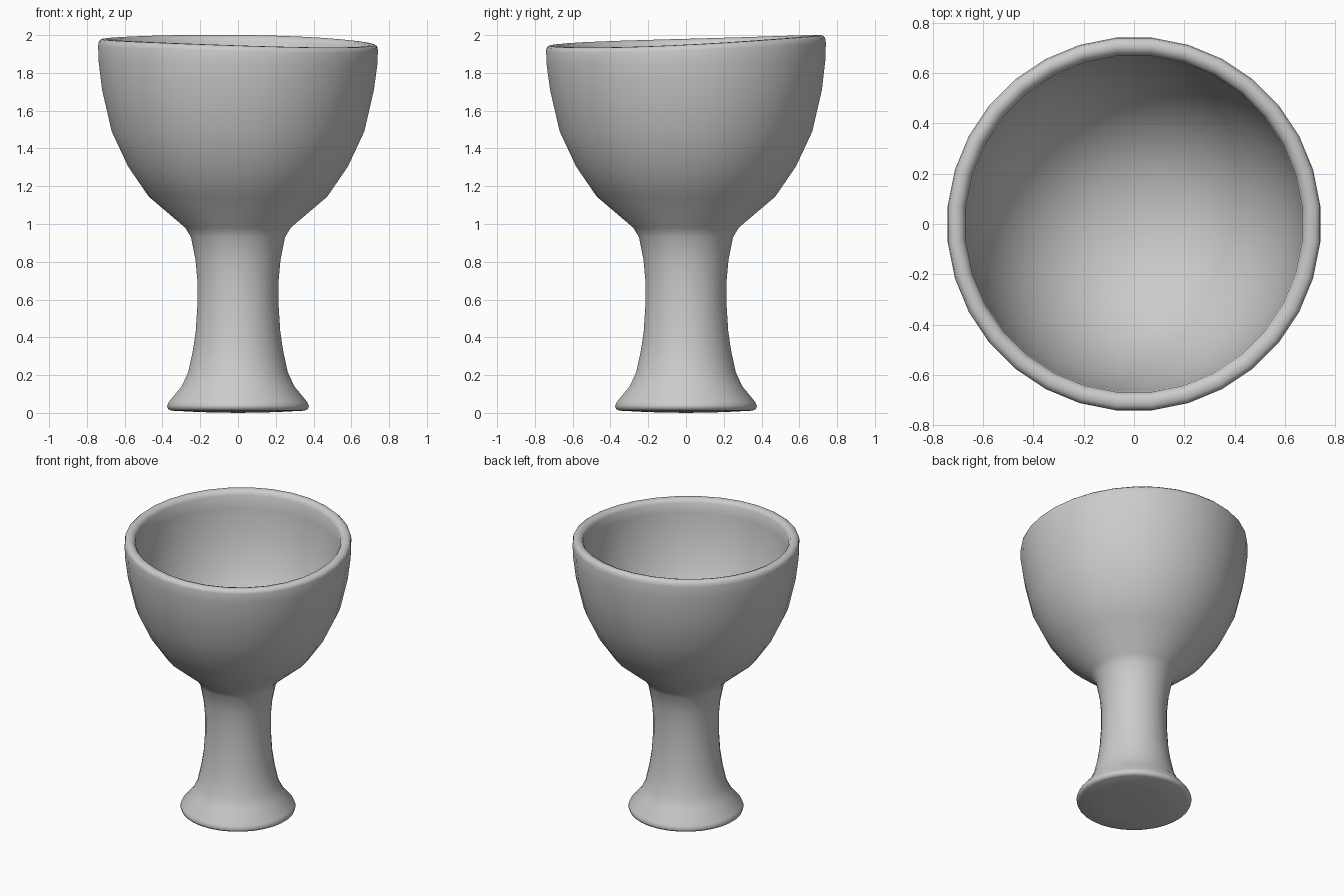
import bpy, bmesh, math

cube = bpy.data.objects.get("Cube")
if cube:
    bpy.data.objects.remove(cube, do_unlink=True)

SIDES = 32

# Profile (radius, height): foot, stem, outer bowl, rounded lip, inner bowl
FOOT = [(0.2, 0.004), (0.355, 0.012), (0.372, 0.02), (0.377, 0.037), (0.368, 0.058),
        (0.3, 0.14), (0.265, 0.215)]
STEM = [(0.24, 0.33), (0.225, 0.43), (0.216, 0.57), (0.216, 0.7), (0.226, 0.81),
        (0.25, 0.93), (0.28, 0.98)]
BOWL = [(0.475, 1.145), (0.585, 1.305), (0.672, 1.49), (0.723, 1.71), (0.742, 1.86)]
LIP = [(0.744, 1.935), (0.74, 1.955), (0.725, 1.967), (0.705, 1.969),
       (0.685, 1.962), (0.672, 1.94)]
INSIDE = [(0.667, 1.86), (0.65, 1.7), (0.6, 1.51), (0.52, 1.345),
          (0.4, 1.2), (0.22, 1.09)]


def rim_offset(a, z):
    """Hand-made waviness of the rim, fading out down the bowl."""
    fade = max(0.0, (z - 1.7) / 0.265) ** 1.5
    wave = (-0.015 * math.cos(a) + 0.027 * math.sin(a)
            - 0.004 * math.cos(2 * a) + 0.004 * math.sin(2 * a))
    return fade * wave


clay = bpy.data.materials.new("light grey clay")
clay.use_nodes = True
grey = (0.6, 0.6, 0.6, 1.0)
clay.diffuse_color = grey
clay.node_tree.nodes["Principled BSDF"].inputs["Base Color"].default_value = grey

# Revolve the profile
bm = bmesh.new()
rings = []
for r, z in FOOT + STEM + BOWL + LIP + INSIDE:
    ring = []
    for i in range(SIDES):
        a = 2 * math.pi * (i + 0.5) / SIDES
        ring.append(bm.verts.new((r * math.cos(a), r * math.sin(a), z + rim_offset(a, z))))
    rings.append(ring)
for low, high in zip(rings, rings[1:]):
    for i in range(SIDES):
        j = (i + 1) % SIDES
        bm.faces.new((low[i], low[j], high[j], high[i]))

# Close the underside and the bowl floor
for ring, z in ((rings[0], 0.0), (rings[-1], 1.06)):
    centre = bm.verts.new((0, 0, z))
    for i in range(SIDES):
        bm.faces.new((ring[i], ring[(i + 1) % SIDES], centre))
bmesh.ops.recalc_face_normals(bm, faces=bm.faces)

mesh = bpy.data.meshes.new("goblet")
bm.to_mesh(mesh)
bm.free()
mesh.materials.append(clay)
goblet = bpy.data.objects.new("goblet", mesh)
bpy.context.collection.objects.link(goblet)

bpy.ops.object.select_all(action='DESELECT')
goblet.select_set(True)
bpy.context.view_layer.objects.active = goblet
bpy.ops.object.shade_smooth_by_angle(angle=math.radians(50))
